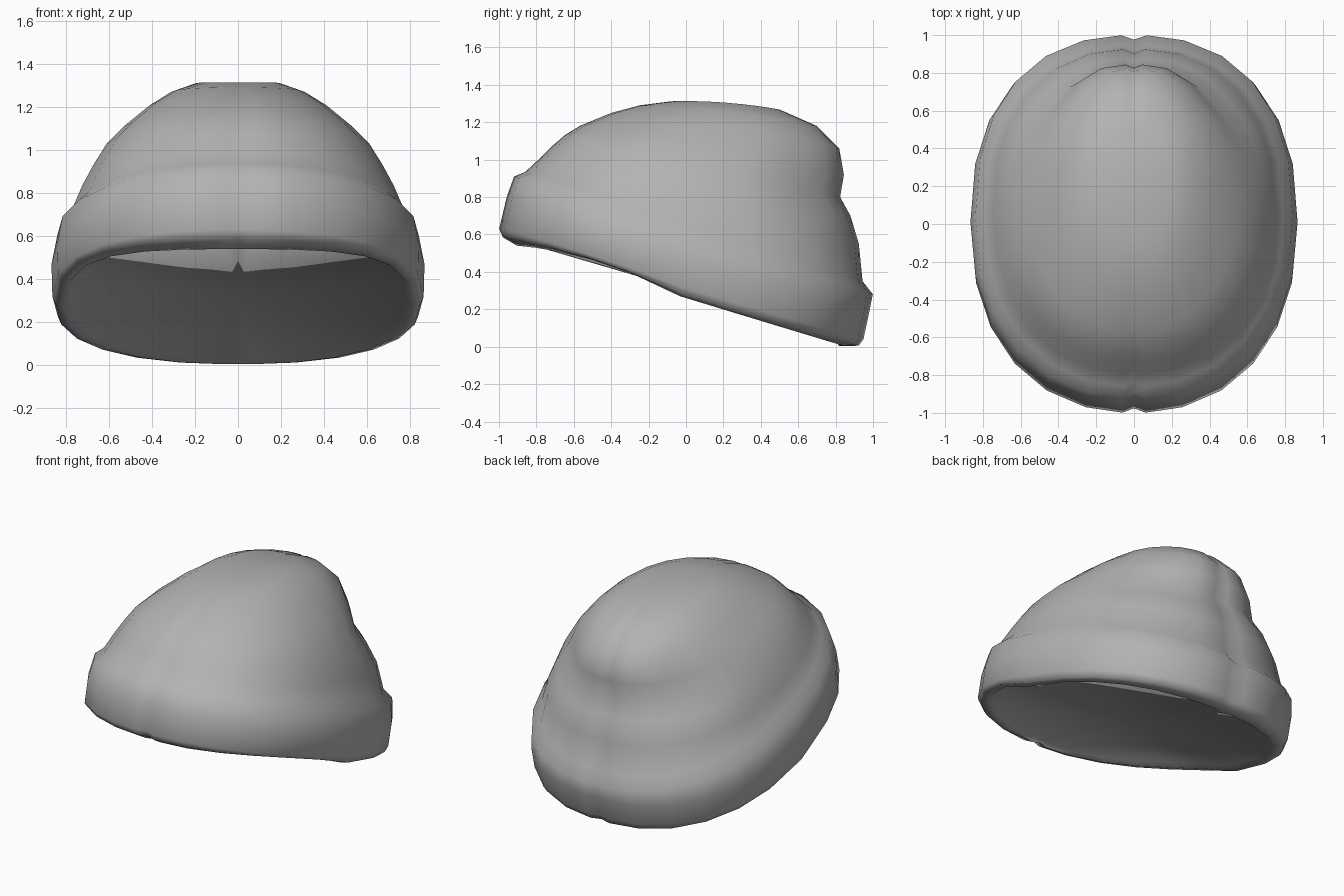
import bpy, bmesh
from math import sin, cos, radians, copysign

cube = bpy.data.objects.get("Cube")
if cube:
    bpy.data.objects.remove(cube)

grey = bpy.data.materials.new("wool_grey")
grey.use_nodes = True
grey.diffuse_color = (0.45, 0.45, 0.45, 1)
grey.node_tree.nodes["Principled BSDF"].inputs["Base Color"].default_value = (0.45, 0.45, 0.45, 1)

# Angles round the hat, with a narrow seam front and back
HALF = [-87] + list(range(-75, 76, 15)) + [87]
ANGLES = [-90] + HALF + [90] + [180 - a for a in reversed(HALF)]


def spow(v, p):
    return copysign(abs(v) ** p, v)


def ring(bm, front, back, width, side_z, pinch=0.0, lift=0.0):
    """Tilted rounded loop from a front point to a back point (y, z)."""
    cy, hy = (front[0] + back[0]) / 2, (back[0] - front[0]) / 2
    mid, hz = (front[1] + back[1]) / 2, (back[1] - front[1]) / 2
    loop = []
    for a in ANGLES:
        # the back is a little squarer than the front
        power = 0.9 if sin(radians(a)) < 0 else 0.85
        c, s = spow(cos(radians(a)), power), spow(sin(radians(a)), power)
        k = 0.975 if abs(a) == 90 else 1.0
        # soft fold at the rear corners
        fold = abs(a - 90)
        if 30 <= fold <= 60:
            k -= pinch * (1 - abs(fold - 45) / 30)
        z = mid + hz * s + (side_z - mid) * (1 - s * s)
        # raised front corners of the lower edge
        if s < 0:
            z -= lift * 4 * s * (1 + s)
        loop.append(bm.verts.new((c * width * k, cy + hy * s * k, z)))
    return loop


# Lower rim and folded cuff, from the shallow recess up to the fold
CUFF = [
    ((-0.885, 0.56), (0.82, 0.03), 0.78, 0.295, 0, 0.05),
    ((-0.905, 0.54), (0.84, 0.005), 0.805, 0.27, 0, 0.05),
    ((-0.98, 0.585), (0.925, 0.005), 0.845, 0.28, 0, 0.04),
    ((-1.0, 0.63), (0.95, 0.04), 0.862, 0.32, 0, 0.02),
    ((-0.96, 0.80), (0.98, 0.18), 0.866, 0.47),
    ((-0.92, 0.91), (1.0, 0.28), 0.84, 0.60),
]

# Slouched crown, bulging over a dent at the back
CROWN = [
    ((-0.86, 0.935), (0.945, 0.35), 0.79, 0.65),
    ((-0.79, 1.0), (0.925, 0.55), 0.745, 0.77, 0.01),
    ((-0.72, 1.07), (0.88, 0.70), 0.69, 0.88, 0.03),
    ((-0.65, 1.13), (0.825, 0.80), 0.63, 0.98, 0.05),
    ((-0.57, 1.18), (0.845, 0.92), 0.55, 1.07, 0.05),
    ((-0.40, 1.25), (0.82, 1.06), 0.425, 1.18, 0.03),
    ((-0.25, 1.29), (0.70, 1.18), 0.32, 1.255, 0.01),
    ((-0.08, 1.312), (0.50, 1.268), 0.2, 1.305),
]

# One continuous skin, closed on top and underneath
bm = bmesh.new()
loops = [ring(bm, *r) for r in CUFF + CROWN]
n = len(ANGLES)
for lo, hi in zip(loops, loops[1:]):
    for i in range(n):
        j = (i + 1) % n
        bm.faces.new((lo[i], lo[j], hi[j], hi[i]))
for point, loop in (((0, -0.03, 0.31), loops[0]), ((0, 0.2, 1.3), loops[-1])):
    tip = bm.verts.new(point)
    for i in range(n):
        bm.faces.new((loop[i], loop[(i + 1) % n], tip))
bmesh.ops.recalc_face_normals(bm, faces=bm.faces)
mesh = bpy.data.meshes.new("knit_hat")
bm.to_mesh(mesh)
bm.free()
mesh.materials.append(grey)
hat = bpy.data.objects.new("knit_hat", mesh)
bpy.context.collection.objects.link(hat)
bpy.ops.object.select_all(action="DESELECT")
hat.select_set(True)
bpy.context.view_layer.objects.active = hat
bpy.ops.object.shade_smooth_by_angle(angle=radians(75))
